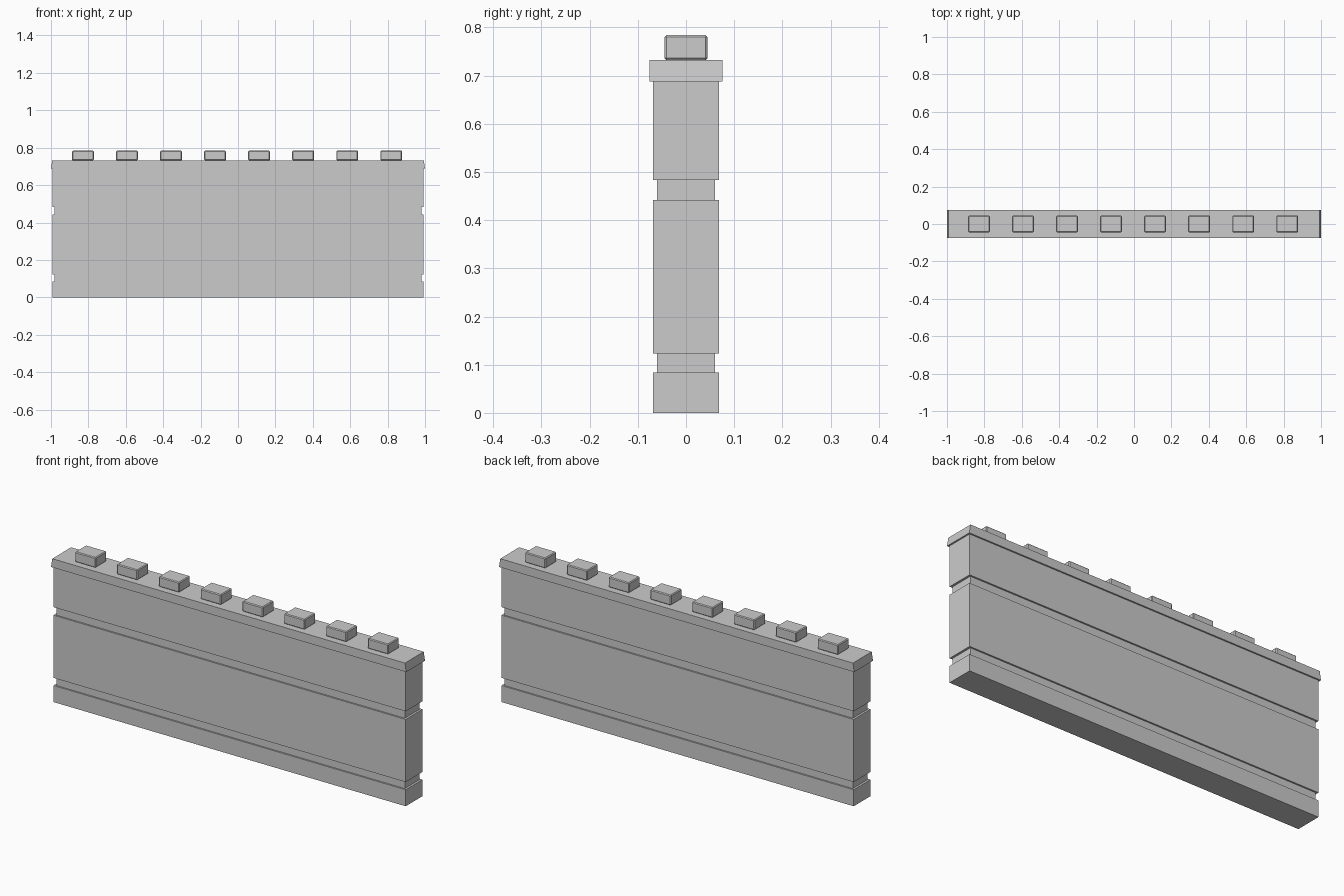
import bpy, bmesh

if "Cube" in bpy.data.objects:
    bpy.data.objects.remove(bpy.data.objects["Cube"])


def stack(name, rings, x=0.0, bevel=0.0):
    """Closed solid from stacked rectangles: (half x, half y, z)."""
    bm = bmesh.new()
    loops = [[bm.verts.new((sx * hx, sy * hy, z))
              for sx, sy in ((-1, -1), (1, -1), (1, 1), (-1, 1))]
             for hx, hy, z in rings]
    for a, b in zip(loops, loops[1:]):
        for i in range(4):
            j = (i + 1) % 4
            bm.faces.new((a[i], a[j], b[j], b[i]))
    bm.faces.new(loops[0][::-1])
    bm.faces.new(loops[-1])
    bmesh.ops.recalc_face_normals(bm, faces=bm.faces)
    if bevel:
        bmesh.ops.bevel(bm, geom=bm.edges[:], offset=bevel, segments=1,
                        affect='EDGES', profile=0.5)
    mesh = bpy.data.meshes.new(name)
    bm.to_mesh(mesh)
    bm.free()
    obj = bpy.data.objects.new(name, mesh)
    obj.location.x = x
    bpy.context.collection.objects.link(obj)
    return obj


# Wall with two recessed bands running all the way round
OUT, IN = (0.992, 0.068), (0.981, 0.06)
stack("wall", [
    (*OUT, 0.0), (*OUT, 0.084), (*IN, 0.084), (*IN, 0.123), (*OUT, 0.123),
    (*OUT, 0.442), (*IN, 0.442), (*IN, 0.483), (*OUT, 0.483), (*OUT, 0.688)])

# Overhanging coping whose ends lean slightly inward
stack("coping", [(1.0, 0.0755, 0.688), (0.993, 0.0755, 0.732)])

# Row of small top blocks with softened edges
for i in range(8):
    stack(f"top_block_{i + 1}",
          [(0.058, 0.0445, 0.732), (0.058, 0.0445, 0.784)],
          x=-0.829 + i * 0.2354, bevel=0.004)
